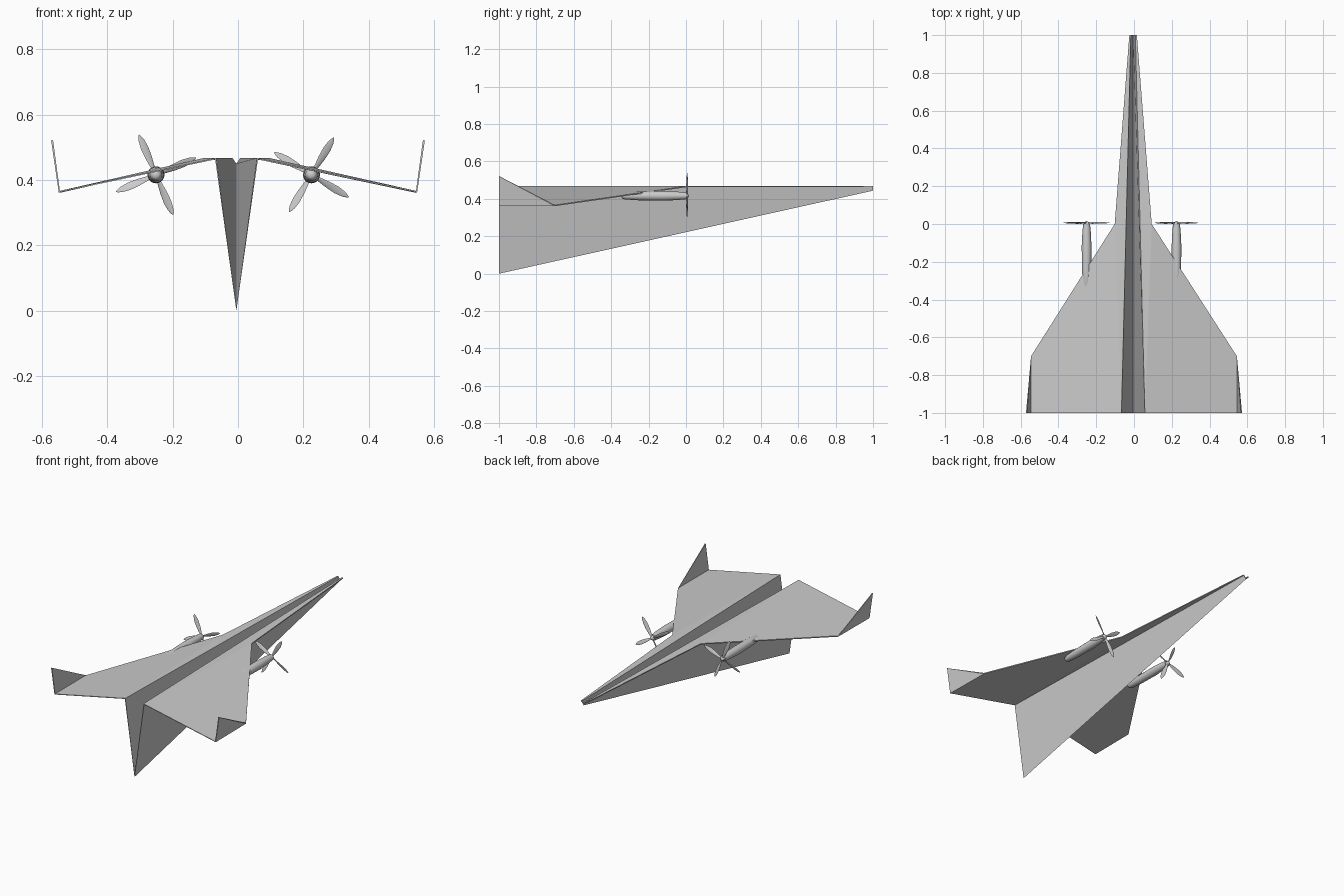
import bpy, bmesh, math
from mathutils import Matrix, Vector

cube = bpy.data.objects.get("Cube")
if cube:
    bpy.data.objects.remove(cube, do_unlink=True)

# Single paper grey
grey = bpy.data.materials.new("paper_grey")
grey.use_nodes = True
COLOUR = (0.6, 0.6, 0.6, 1)
grey.diffuse_color = COLOUR
grey.node_tree.nodes["Principled BSDF"].inputs["Base Color"].default_value = COLOUR


def finish(name, bm, matrix=Matrix(), smooth=False):
    mesh = bpy.data.meshes.new(name)
    bm.to_mesh(mesh)
    bm.free()
    mesh.materials.append(grey)
    obj = bpy.data.objects.new(name, mesh)
    bpy.context.collection.objects.link(obj)
    obj.matrix_world = matrix
    if smooth:
        bpy.ops.object.select_all(action="DESELECT")
        obj.select_set(True)
        bpy.context.view_layer.objects.active = obj
        bpy.ops.object.shade_smooth_by_angle(angle=math.radians(50))
    return obj


def loft(name, stations, matrix, sides=16):
    """Elliptical sections (height, half width, half depth, twist) along local z."""
    bm = bmesh.new()
    rings = []
    for h, a, b, twist in stations:
        turn = Matrix.Rotation(math.radians(twist), 3, "Z")
        ring = []
        for i in range(sides):
            t = math.tau * i / sides
            ring.append(bm.verts.new(turn @ Vector((a * math.cos(t), b * math.sin(t), h))))
        rings.append(ring)
    for lo, hi in zip(rings, rings[1:]):
        for i in range(sides):
            j = (i + 1) % sides
            bm.faces.new((lo[i], lo[j], hi[j], hi[i]))
    bm.faces.new(rings[0][::-1])
    bm.faces.new(rings[-1])
    return finish(name, bm, matrix, smooth=True)


# Folded sheet: open keel, flat shoulders, drooping wings and upright winglets
HALF = {
    "keel_tail": (0, -1, 0.006), "keel_nose": (0, 1, 0.45),
    "fold_tail": (0.062, -1, 0.468), "fold_nose": (0.012, 1, 0.468),
    "edge_nose": (0.02, 1, 0.468), "shoulder": (0.098, 0, 0.468),
    "tip_front": (0.545, -0.7, 0.367), "tip_tail": (0.545, -1, 0.367),
    "winglet_top": (0.566, -1, 0.522),
}
PANELS = [
    ("fold_tail", "fold_nose", "keel_nose", "keel_tail"),
    ("fold_tail", "shoulder", "edge_nose", "fold_nose"),
    ("fold_tail", "tip_tail", "tip_front", "shoulder"),
    ("tip_front", "tip_tail", "winglet_top"),
]
bm = bmesh.new()
for side in (1, -1):
    verts = {}
    for key, (w, y, z) in HALF.items():
        x = side * w - 0.005 * (1 - w / 0.57)
        verts[key] = bm.verts.new((x, y, z))
    for panel in PANELS:
        bm.faces.new([verts[k] for k in panel[::side]])
bmesh.ops.remove_doubles(bm, verts=bm.verts, dist=0.0001)
sheet = finish("folded_paper_body", bm)
solid = sheet.modifiers.new("paper_thickness", "SOLIDIFY")
solid.thickness = 0.006
solid.offset = -1

# Engines: nacelle, spinner and four twisted blades on each side
NACELLE = [(-0.345, 0.008), (-0.34, 0.014), (-0.325, 0.019), (-0.25, 0.024),
           (-0.12, 0.026), (-0.04, 0.022), (0, 0.018)]
SPINNER = [(0, 0.015), (0.008, 0.013), (0.013, 0.007), (0.015, 0.002)]
BLADE = [(0.008, 0.004, 0.003, 40), (0.03, 0.008, 0.002, 32), (0.06, 0.0115, 0.0016, 25),
         (0.09, 0.0125, 0.0013, 20), (0.115, 0.009, 0.001, 17), (0.128, 0.004, 0.0007, 15),
         (0.133, 0.0008, 0.0004, 15)]
along_y = Matrix.Rotation(-math.pi / 2, 4, "X")

for side, x, start in (("left", 0.225, 59), ("right", -0.251, 23)):
    place = Matrix.Translation((x, 0, 0.416))
    for part, profile in (("nacelle", NACELLE), ("spinner", SPINNER)):
        loft(f"{side}_{part}", [(h, r, r, 0) for h, r in profile], place @ along_y, 20)
    for k in range(4):
        spin = Matrix.Rotation(math.radians(90 - start - 90 * k), 4, "Y")
        loft(f"{side}_propeller_blade_{k + 1}", BLADE,
             place @ Matrix.Translation((0, 0.006, 0)) @ spin, 10)
